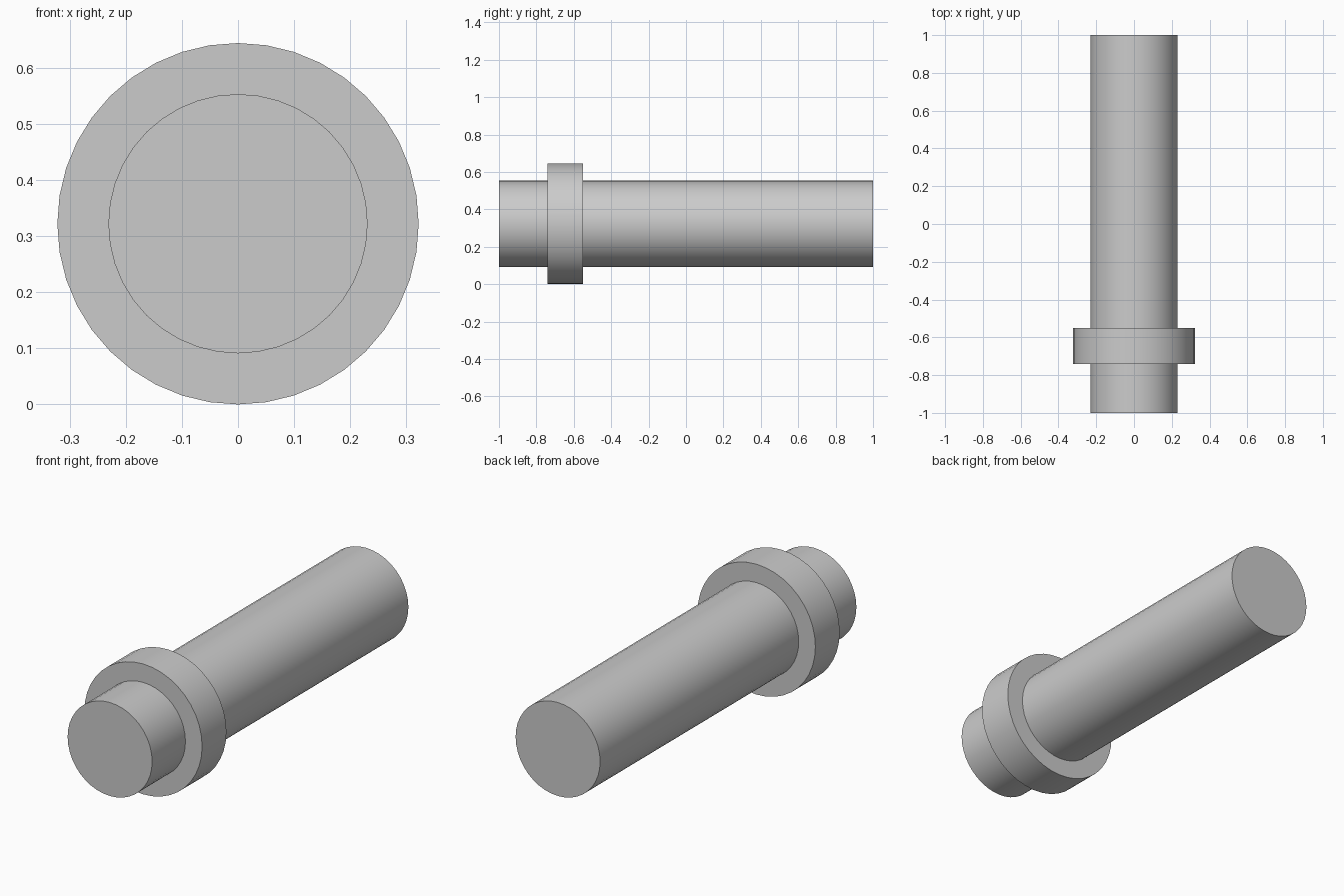
import bpy, bmesh, math

if "Cube" in bpy.data.objects:
    bpy.data.objects.remove(bpy.data.objects["Cube"])

AXIS_Z = 0.322
SIDES = 40

# Half profile of the pin: (radius, y), from front end to back end
profile = [(0.231, -1.0), (0.231, -0.74), (0.322, -0.74),
           (0.322, -0.55), (0.231, -0.55), (0.231, 1.0)]

bm = bmesh.new()

# Rings around the y axis
rings = []
for r, y in profile:
    rings.append([bm.verts.new((r * math.cos(2 * math.pi * i / SIDES), y,
                                AXIS_Z + r * math.sin(2 * math.pi * i / SIDES)))
                  for i in range(SIDES)])

# Shaft and collar walls
for a, b in zip(rings, rings[1:]):
    for i in range(SIDES):
        j = (i + 1) % SIDES
        bm.faces.new((a[i], a[j], b[j], b[i]))

# Flat end caps
bm.faces.new(rings[0])
bm.faces.new(rings[-1])
bmesh.ops.recalc_face_normals(bm, faces=bm.faces)

mesh = bpy.data.meshes.new("collared_pin")
bm.to_mesh(mesh)
bm.free()
pin = bpy.data.objects.new("collared_pin", mesh)
bpy.context.collection.objects.link(pin)

# Smooth walls with crisp rims
bpy.context.view_layer.objects.active = pin
pin.select_set(True)
bpy.ops.object.shade_smooth_by_angle(angle=math.radians(35))
